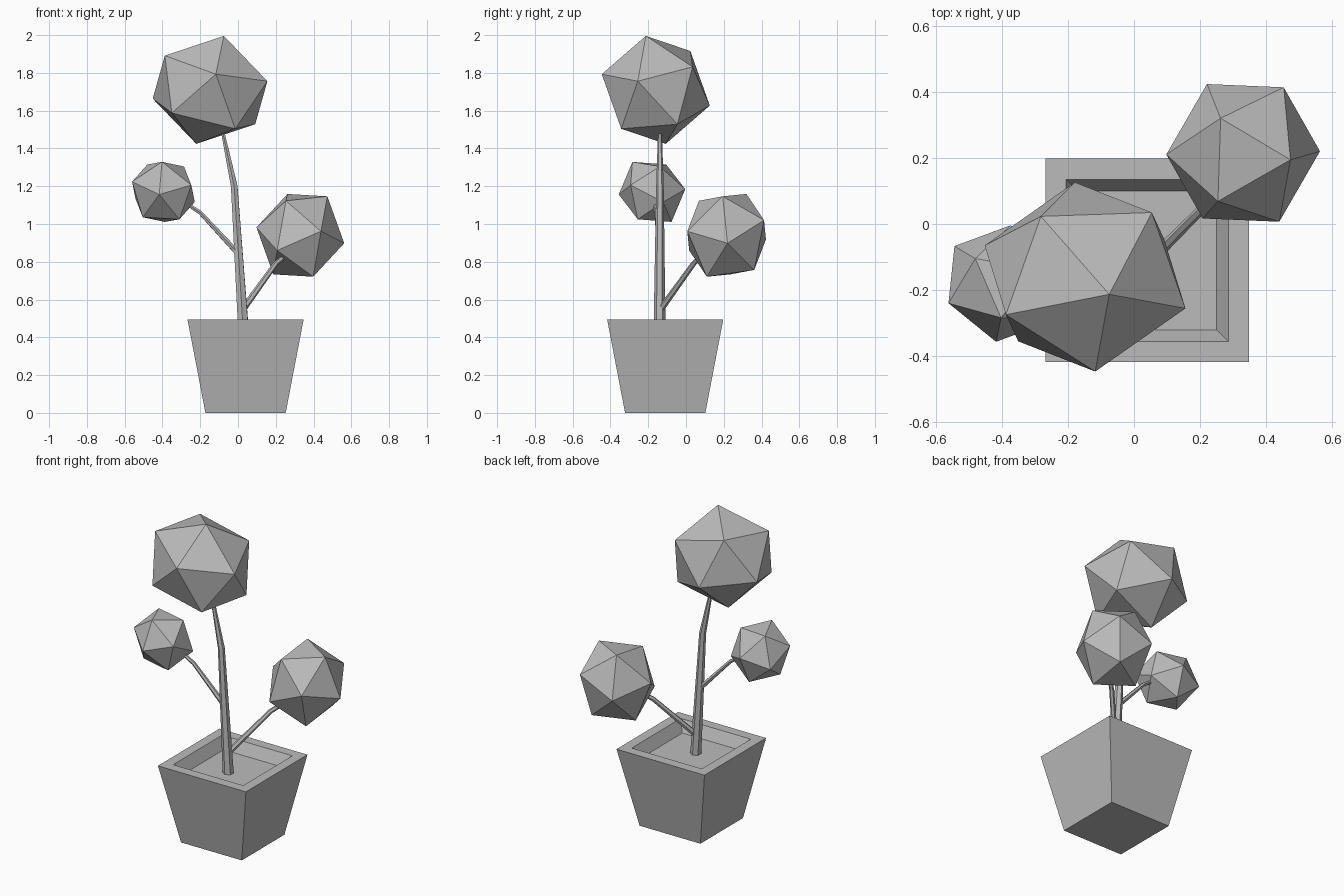
import bpy
import bmesh
from math import radians
from mathutils import Euler, Matrix, Vector

cube = bpy.data.objects.get("Cube")
if cube:
    bpy.data.objects.remove(cube, do_unlink=True)

grey = bpy.data.materials.new("plain_grey")
grey.use_nodes = True
grey.diffuse_color = (0.5, 0.5, 0.5, 1)
grey.node_tree.nodes["Principled BSDF"].inputs["Base Color"].default_value = grey.diffuse_color


def finish(bm, name):
    """Turn a bmesh into a flat-shaded object."""
    bmesh.ops.recalc_face_normals(bm, faces=bm.faces)
    mesh = bpy.data.meshes.new(name)
    bm.to_mesh(mesh)
    bm.free()
    mesh.materials.append(grey)
    obj = bpy.data.objects.new(name, mesh)
    bpy.context.collection.objects.link(obj)
    return obj


def loft(name, rings):
    """Join rings of points into a skin, closed at both ends."""
    bm = bmesh.new()
    loops = [[bm.verts.new(p) for p in ring] for ring in rings]
    n = len(loops[0])
    for low, high in zip(loops, loops[1:]):
        for i in range(n):
            j = (i + 1) % n
            bm.faces.new((low[i], low[j], high[j], high[i]))
    bm.faces.new(loops[0])
    bm.faces.new(loops[-1])
    return finish(bm, name)


def square(half, z):
    corners = ((-1, -1), (1, -1), (1, 1), (-1, 1))
    return [Vector((0.04 + half * x, -0.11 + half * y, z)) for x, y in corners]


def stalk(name, path, radii, sides=6):
    """Tapered tube along a bent path."""
    points = [Vector(p) for p in path]
    rings = []
    for i, (p, r) in enumerate(zip(points, radii)):
        along = points[min(i + 1, len(points) - 1)] - points[max(i - 1, 0)]
        turn = along.to_track_quat("Z", "Y")
        spokes = [Matrix.Rotation(radians(360 * k / sides), 3, "Z") @ Vector((r, 0, 0))
                  for k in range(sides)]
        rings.append([p + turn @ s for s in spokes])
    return loft(name, rings)


def foliage(name, centre, angles, scale):
    """Twenty-sided ball, turned and slightly stretched."""
    golden = (1 + 5 ** 0.5) / 2
    turn = Euler([radians(a) for a in angles]).to_matrix()
    bm = bmesh.new()
    for a in (-1, 1):
        for b in (-golden, golden):
            for corner in ((0, a, b), (a, b, 0), (b, 0, a)):
                bm.verts.new(Vector(centre) + turn @ (Vector(corner) * Vector(scale)))
    bmesh.ops.convex_hull(bm, input=bm.verts)
    return finish(bm, name)


# Square tapered pot with a rim and a sunken floor of soil
loft("pot", [square(0.2125, 0), square(0.3075, 0.495), square(0.245, 0.495), square(0.21, 0.425)])

# Trunk and its two side branches
stalk("trunk", [(0.03, -0.14, 0.42), (-0.02, -0.138, 1.2), (-0.09, -0.138, 1.53)],
      (0.032, 0.02, 0.009))
stalk("left_branch", [(0.02, -0.14, 0.54), (0.2, 0.04, 0.79), (0.27, 0.1, 0.85)],
      (0.018, 0.014, 0.012))
stalk("right_branch", [(-0.005, -0.138, 0.85), (-0.2, -0.155, 1.06), (-0.29, -0.165, 1.12)],
      (0.016, 0.012, 0.01))

# Faceted balls of foliage
foliage("top_foliage", (-0.148, -0.16, 1.71), (42, 14, 2), (0.173, 0.156, 0.158))
foliage("left_foliage", (0.33, 0.215, 0.94), (3, 14.5, 60), (0.127, 0.123, 0.136))
foliage("right_foliage", (-0.395, -0.18, 1.17), (39, -37, -57), (0.1, 0.091, 0.099))


def multiply_note():
    return None
